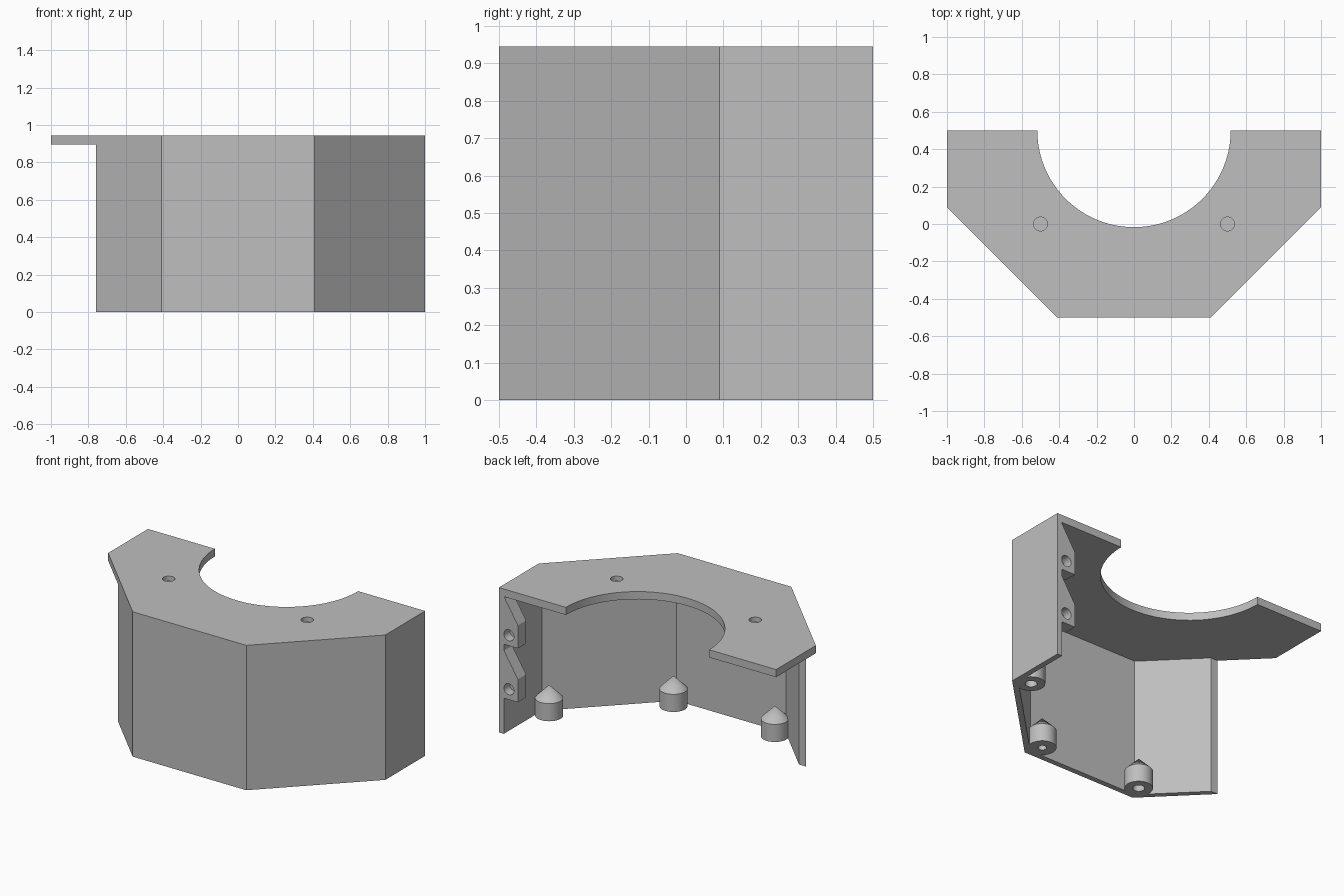
import bpy, bmesh, math
from mathutils import Matrix, Vector

if "Cube" in bpy.data.objects:
    bpy.data.objects.remove(bpy.data.objects["Cube"], do_unlink=True)

grey = bpy.data.materials.new("plain_grey")
grey.use_nodes = True
COLOUR = (0.52, 0.52, 0.52, 1)
grey.diffuse_color = COLOUR
grey.node_tree.nodes["Principled BSDF"].inputs["Base Color"].default_value = COLOUR

HEIGHT, PLATE, WALL = 0.945, 0.05, 0.035
HALF_FRONT, SIDE_Y = 0.41, 0.09      # octagon corner positions


def add_object(name, bm):
    bmesh.ops.recalc_face_normals(bm, faces=bm.faces)
    mesh = bpy.data.meshes.new(name)
    bm.to_mesh(mesh)
    bm.free()
    mesh.materials.append(grey)
    obj = bpy.data.objects.new(name, mesh)
    bpy.context.collection.objects.link(obj)
    return obj


def extrude(name, points, direction):
    """Solid made by sweeping a flat 3D outline along a vector."""
    bm = bmesh.new()
    face = bm.faces.new([bm.verts.new(p) for p in points])
    moved = bmesh.ops.extrude_face_region(bm, geom=[face], use_keep_orig=True)
    verts = [g for g in moved["geom"] if isinstance(g, bmesh.types.BMVert)]
    bmesh.ops.translate(bm, vec=direction, verts=verts)
    return add_object(name, bm)


def cylinder(name, radius, depth, matrix):
    bm = bmesh.new()
    bmesh.ops.create_cone(bm, cap_ends=True, segments=32, radius1=radius,
                          radius2=radius, depth=depth, matrix=matrix)
    return add_object(name, bm)


def apply_modifiers(obj):
    graph = bpy.context.evaluated_depsgraph_get()
    mesh = bpy.data.meshes.new_from_object(obj.evaluated_get(graph))
    obj.modifiers.clear()
    obj.data = mesh


def combine(obj, other, operation):
    mod = obj.modifiers.new("combine", "BOOLEAN")
    mod.operation, mod.object, mod.solver = operation, other, "EXACT"
    apply_modifiers(obj)
    bpy.data.objects.remove(other, do_unlink=True)


def smooth(obj):
    bpy.ops.object.select_all(action="DESELECT")
    obj.select_set(True)
    bpy.context.view_layer.objects.active = obj
    bpy.ops.object.shade_smooth_by_angle(angle=math.radians(30))


# Top plate: half octagon with a round bite out of the back edge
BITE, STEPS = 0.517, 48
outline = [(-1, 0.5), (-1, SIDE_Y), (-HALF_FRONT, -0.5),
           (HALF_FRONT, -0.5), (1, SIDE_Y), (1, 0.5)]
for i in range(STEPS + 1):
    a = -math.pi * i / STEPS
    outline.append((BITE * math.cos(a), 0.5 + BITE * math.sin(a)))
shell = extrude("shell", [(x, y, HEIGHT - PLATE) for x, y in outline],
                (0, 0, PLATE))

# Wall: one folded strip that stops part way along the right diagonal
fold = WALL * math.tan(math.pi / 8)
END_Y = -0.15
reach = END_Y + 0.5
strip = [(1, 0.5), (1, SIDE_Y), (HALF_FRONT, -0.5), (-HALF_FRONT, -0.5),
         (-HALF_FRONT - reach, END_Y),
         (-HALF_FRONT + fold - reach + WALL, END_Y),
         (-HALF_FRONT + fold, -0.5 + WALL), (HALF_FRONT - fold, -0.5 + WALL),
         (1 - WALL, SIDE_Y + fold), (1 - WALL, 0.5)]
wall = extrude("wall", [(x, y, 0) for x, y in strip], (0, 0, HEIGHT))
combine(shell, wall, "UNION")

# Blind sockets in the top plate
for x in (-0.5, 0.5):
    socket = cylinder("socket_cutter", 0.037, 0.06,
                      Matrix.Translation((x, 0, HEIGHT)))
    combine(shell, socket, "DIFFERENCE")
flat = shell.modifiers.new("merge_flat", "DECIMATE")
flat.decimate_type = "DISSOLVE"
flat.angle_limit = math.radians(0.5)
apply_modifiers(shell)
smooth(shell)

# Screw brackets on the inside of the left wall
for name, base in (("upper_bracket", 0.583), ("lower_bracket", 0.231)):
    inner, tip, back = 1 - WALL, 0.865, 0.497
    profile = [(inner + 0.01, base), (tip, base), (tip, base + 0.15),
               (inner, base + 0.31), (inner + 0.01, base + 0.31)]
    bracket = extrude(name, [(x, back, z) for x, z in profile], (0, -0.085, 0))
    bore = cylinder("bore_cutter", 0.036, 0.12,
                    Matrix.Translation((0.93, back, base + 0.068))
                    @ Matrix.Rotation(math.pi / 2, 4, "X"))
    combine(bracket, bore, "DIFFERENCE")
    smooth(bracket)


# Pointed screw posts tucked into the wall corners, bored from below
def post(name, corner, angle, bore):
    profile = [(0, 0.1), (bore, 0.1), (bore, 0), (0.083, 0),
               (0.083, 0.115), (0, 0.198)]
    bm = bmesh.new()
    verts = [bm.verts.new((r, 0, z)) for r, z in profile]
    edges = [bm.edges.new(pair) for pair in zip(verts, verts[1:])]
    bmesh.ops.spin(bm, geom=verts + edges, axis=(0, 0, 1), cent=(0, 0, 0),
                   angle=math.tau, steps=32, use_duplicate=False)
    bmesh.ops.remove_doubles(bm, verts=bm.verts, dist=0.0005)
    inward = Vector((math.cos(angle), math.sin(angle), 0)) * 0.115
    bmesh.ops.translate(bm, vec=Vector((*corner, 0)) + inward, verts=bm.verts)
    smooth(add_object(name, bm))


turn = math.pi / 8
post("side_post", (1, SIDE_Y), 7 * turn, 0.035)
post("front_left_post", (HALF_FRONT, -0.5), 5 * turn, 0.025)
post("front_right_post", (-HALF_FRONT, -0.5), 3 * turn, 0.035)
